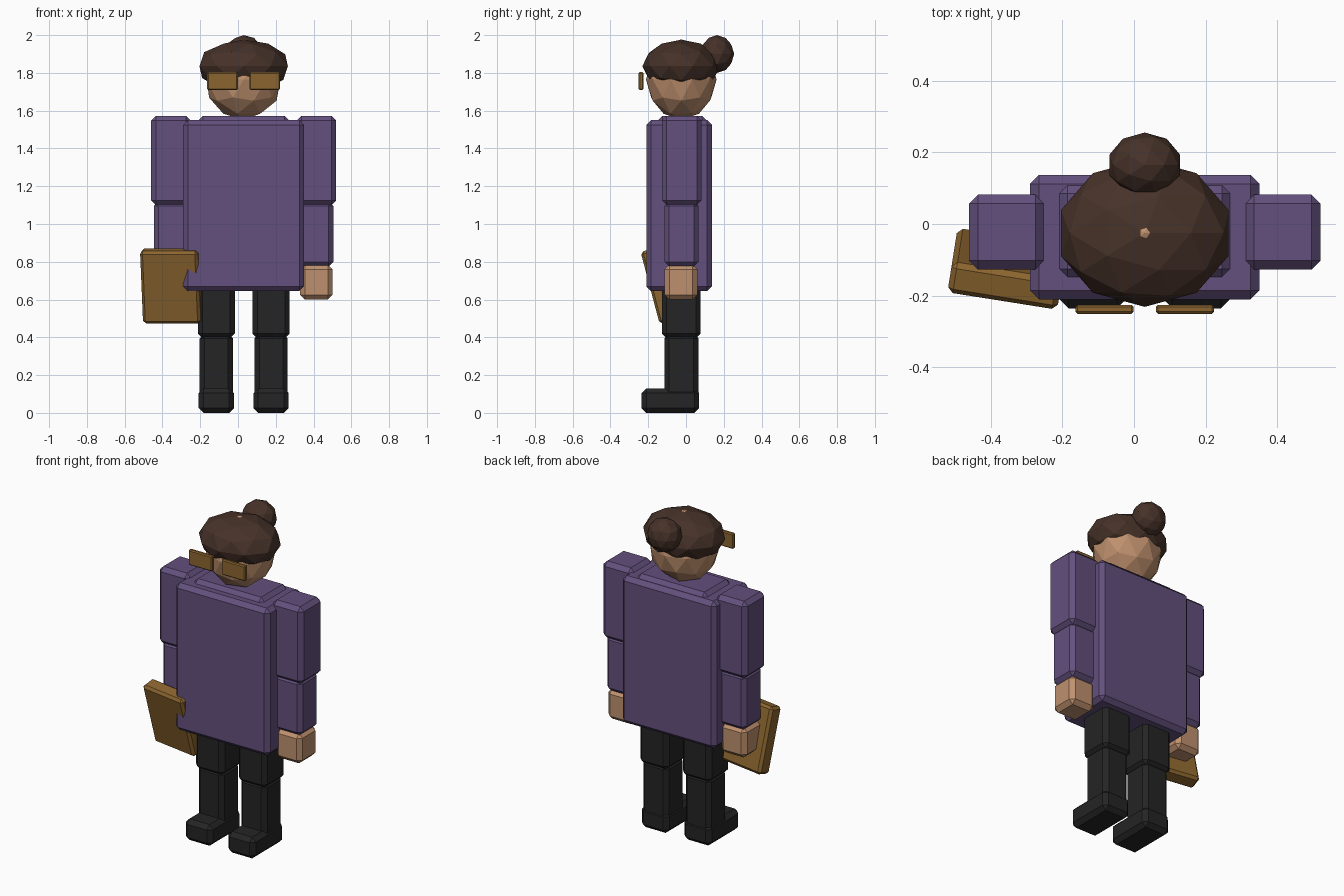
import bpy
from math import radians

if "Cube" in bpy.data.objects:
    bpy.data.objects.remove(bpy.data.objects["Cube"], do_unlink=True)

CX = 0.03  # body centre line


def material(name, rgb):
    m = bpy.data.materials.new(name)
    m.use_nodes = True
    col = (*rgb, 1)
    m.diffuse_color = col
    m.node_tree.nodes["Principled BSDF"].inputs["Base Color"].default_value = col
    return m


purple = material("purple cloth", (0.125, 0.08, 0.205))
black = material("black cloth", (0.018, 0.018, 0.018))
skin = material("skin", (0.52, 0.28, 0.155))
brown = material("dark brown hair", (0.062, 0.032, 0.022))
gold = material("golden brown", (0.26, 0.13, 0.028))


def box(name, centre, size, mat, bevel=0.025, rot=(0, 0, 0)):
    bpy.ops.mesh.primitive_cube_add(size=1, location=centre)
    ob = bpy.context.object
    ob.name = name
    ob.scale = size
    bpy.ops.object.transform_apply(location=False, rotation=False, scale=True)
    ob.rotation_euler = rot
    mod = ob.modifiers.new("chamfer", "BEVEL")
    mod.width = bevel
    mod.segments = 1
    ob.data.materials.append(mat)
    return ob


def span(name, x, y, z, mat, bevel=0.025):
    """Chamfered box from its low and high limits on each axis."""
    limits = (x, y, z)
    return box(name, [(a + b) / 2 for a, b in limits], [b - a for a, b in limits], mat, bevel)


def ball(name, centre, radii, mat):
    bpy.ops.mesh.primitive_ico_sphere_add(subdivisions=2, radius=1, location=centre)
    ob = bpy.context.object
    ob.name = name
    ob.scale = radii
    bpy.ops.object.transform_apply(location=False, rotation=False, scale=True)
    ob.data.materials.append(mat)


# Torso and collar
span("torso", (-0.29, 0.35), (-0.21, 0.137), (0.645, 1.55), purple)
span("collar", (-0.21, 0.27), (-0.15, 0.11), (1.35, 1.573), purple)

# Limbs, one set per side: name, offset from centre, width, y, z, colour
parts = [
    ("upper_arm", 0.385, 0.21, (-0.127, 0.082), (1.1, 1.573), purple),
    ("lower_arm", 0.385, 0.18, (-0.115, 0.067), (0.775, 1.12), purple),
    ("hand", 0.385, 0.172, (-0.113, 0.06), (0.6, 0.785), skin),
    ("upper_leg", 0.145, 0.196, (-0.127, 0.077), (0.395, 0.75), black),
    ("lower_leg", 0.145, 0.175, (-0.115, 0.065), (0.03, 0.42), black),
    ("foot", 0.145, 0.186, (-0.235, 0.07), (0.0, 0.13), black),
]
for side, s in (("left", 1), ("right", -1)):
    for name, off, width, y, z, mat in parts:
        x = CX + s * off
        span(f"{side}_{name}", (x - width / 2, x + width / 2), y, z, mat)
    # Spectacle lenses
    box(f"{side}_lens", (CX + s * 0.112, -0.238, 1.757), (0.162, 0.025, 0.094), gold, 0.006)

# Head, hair and bun
ball("head", (CX, -0.025, 1.765), (0.205, 0.187, 0.213), skin)
ball("hair", (CX, -0.025, 1.836), (0.246, 0.206, 0.14), brown)
ball("hair_bun", (CX, 0.165, 1.9), (0.104, 0.09, 0.1), brown)

# Folder held at the right hand, leaning forward
box("folder", (-0.353, -0.125, 0.673), (0.31, 0.09, 0.395), gold, 0.015,
    (radians(15), 0, radians(-9)))
